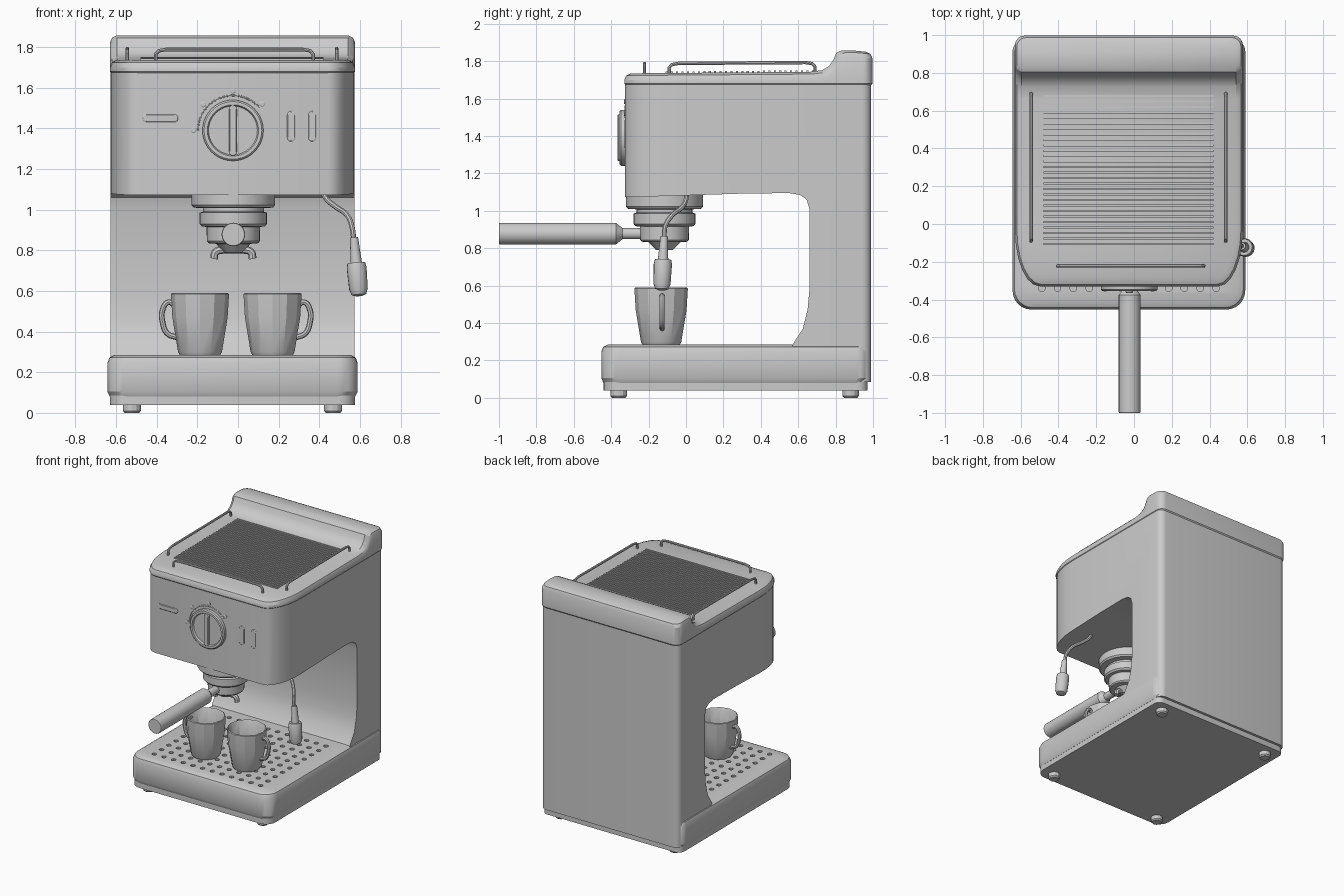
import bpy, bmesh
from math import sin, cos, pi, radians
from mathutils import Vector

if "Cube" in bpy.data.objects:
    bpy.data.objects.remove(bpy.data.objects["Cube"])

CX = -0.027  # centre line of the machine


def mesh_object(name, bm, loc=(0, 0, 0), axis=None):
    bmesh.ops.remove_doubles(bm, verts=bm.verts, dist=1e-5)
    bmesh.ops.recalc_face_normals(bm, faces=bm.faces)
    me = bpy.data.meshes.new(name)
    bm.to_mesh(me)
    bm.free()
    ob = bpy.data.objects.new(name, me)
    ob.location = loc
    if axis:
        ob.rotation_euler = Vector(axis).to_track_quat('Z', 'Y').to_euler()
    bpy.context.collection.objects.link(ob)
    return ob


def half_outline(w, y0, y1, front, back, mids=(), n=6):
    """Right half of a rounded rectangle, front to back; radii are (rx, ry)."""
    pts = []
    for i in range(n + 1):
        a = pi / 2 * i / n
        pts.append((w - front[0] + front[0] * sin(a), y0 + front[1] - front[1] * cos(a)))
    pts += [(w, y) for y in mids]
    for i in range(n + 1):
        a = pi / 2 * i / n
        pts.append((w - back[0] + back[0] * cos(a), y1 - back[1] + back[1] * sin(a)))
    return pts


def loft(name, half, rings, loc=(CX, 0, 0), rot=None):
    """Stack inset copies of a mirrored outline; a ring height may depend on y."""
    bm = bmesh.new()
    m = len(half)
    w = max(p[0] for p in half)
    yc = (half[0][1] + half[-1][1]) / 2
    hy = half[-1][1] - yc
    loops = []
    for d, z in rings:
        right = [(x * (1 - d / w), yc + (y - yc) * (1 - d / hy), z(y) if callable(z) else z)
                 for x, y in half]
        left = [(-x, y, h) for x, y, h in reversed(right)]
        loops.append([bm.verts.new(p) for p in right + left])
    for a, b in zip(loops, loops[1:]):
        for i in range(2 * m):
            j = (i + 1) % (2 * m)
            bm.faces.new((a[i], a[j], b[j], b[i]))
    for l in (loops[0], loops[-1]):
        for i in range(m - 1):
            bm.faces.new((l[i], l[i + 1], l[2 * m - 2 - i], l[2 * m - 1 - i]))
    ob = mesh_object(name, bm, loc)
    if rot:
        ob.rotation_euler = rot
    return ob


def lathe(name, profile, loc, axis=None, n=32):
    bm = bmesh.new()
    loops = [[bm.verts.new((r * cos(2 * pi * i / n), r * sin(2 * pi * i / n), h))
              for i in range(n)] for r, h in profile]
    for a, b in zip(loops, loops[1:]):
        for i in range(n):
            j = (i + 1) % n
            bm.faces.new((a[i], a[j], b[j], b[i]))
    bm.faces.new(loops[0])
    bm.faces.new(loops[-1])
    return mesh_object(name, bm, loc, axis)


def tube(name, pts, r, smooth=True):
    cu = bpy.data.curves.new(name, 'CURVE')
    cu.dimensions = '3D'
    cu.bevel_depth = r
    cu.bevel_resolution = 2
    cu.use_fill_caps = True
    cu.resolution_u = 5
    sp = cu.splines.new('BEZIER' if smooth else 'POLY')
    target = sp.bezier_points if smooth else sp.points
    target.add(len(pts) - 1)
    for t, p in zip(target, pts):
        if smooth:
            t.co = p
            t.handle_left_type = t.handle_right_type = 'AUTO'
        else:
            t.co = (*p, 1)
    ob = bpy.data.objects.new(name, cu)
    bpy.context.collection.objects.link(ob)
    return ob


def cut(ob, cutter):
    mod = ob.modifiers.new('cut', 'BOOLEAN')
    mod.object = cutter
    mod.solver = 'EXACT'
    bpy.context.view_layer.objects.active = ob
    bpy.ops.object.modifier_apply(modifier=mod.name)
    bpy.data.objects.remove(cutter)


# housing: rounded block with the cup bay cut through it sideways
head = ((0.13, 0.295), (0.05, 0.05))
body = loft('housing', half_outline(0.6, -0.325, 0.99, *head), [(0, 0.085), (0, 1.675)])
bay = [(-0.6, 1.07), (-0.3, 1.073), (0.3, 1.092), (0.55, 1.095), (0.61, 1.085), (0.645, 1.06),
       (0.66, 1.01), (0.66, 0.58), (0.65, 0.47), (0.625, 0.37), (0.57, 0.285), (0.57, 0), (-0.6, 0)]
bm = bmesh.new()
f = bm.faces.new([bm.verts.new((-0.8, y, z)) for y, z in bay])
ext = bmesh.ops.extrude_face_region(bm, geom=[f])
bmesh.ops.translate(bm, vec=(1.6, 0, 0), verts=[v for v in ext['geom'] if isinstance(v, bmesh.types.BMVert)])
cut(body, mesh_object('bay_cutter', bm))

# lid with raised rear ridge
PROFILE = [(-0.33, 1.735), (0.68, 1.743), (0.75, 1.752), (0.79, 1.775), (0.815, 1.81),
           (0.83, 1.845), (0.86, 1.858), (0.93, 1.857), (1.0, 1.85)]


def top(drop):
    def z(y):
        for (a, za), (b, zb) in zip(PROFILE, PROFILE[1:]):
            if y <= b:
                return za + (zb - za) * (y - a) / (b - a) - drop
        return PROFILE[-1][1] - drop
    return z


loft('lid', half_outline(0.603, -0.33, 0.997, *head, mids=[p[0] for p in PROFILE[1:-1]]),
     [(0.012, 1.665), (0, 1.68), (0, top(0.035)), (0.01, top(0.012)), (0.035, top(0))])

# base with perforated drip tray
base = loft('base', half_outline(0.616, -0.453, 0.975, (0.1, 0.1), (0.06, 0.06)),
            [(0.012, 0.08), (0, 0.105), (0, 0.245), (0.01, 0.272), (0.035, 0.285)])
bm = bmesh.new()
for i in range(12):
    for j in range(10):
        res = bmesh.ops.create_cone(bm, cap_ends=True, segments=10, radius1=0.018, radius2=0.018, depth=0.06)
        bmesh.ops.translate(bm, verts=res['verts'], vec=(CX - 0.462 + 0.084 * i, -0.34 + 0.09 * j, 0.285))
cut(base, mesh_object('hole_cutter', bm))
loft('bottom_plate', half_outline(0.603, -0.44, 0.97, (0.08, 0.08), (0.05, 0.05)), [(0, 0.04), (0, 0.085)])
for x in (CX - 0.495, CX + 0.495):
    for y in (-0.36, 0.88):
        lathe('foot', [(0.036, 0), (0.044, 0.01), (0.044, 0.045)], (x, y, 0), n=12)

# cup warmer ribs
bm = bmesh.new()
for i in range(28):
    y = -0.105 + i * 0.029
    res = bmesh.ops.create_cube(bm, size=1)
    for v in res['verts']:
        v.co = (v.co.x * 0.9 - 0.03, y + v.co.y * 0.011, v.co.z * 0.016 + top(0)(y))
mesh_object('cup_warmer_ribs', bm)


# cup rails
def rail(name, a, b):
    a, b = Vector(a), Vector(b)
    d = (b - a).normalized()
    up = Vector((0, 0, 1))
    tube(name, [a, a + up * 0.035, a + d * 0.015 + up * 0.052, a + d * 0.05 + up * 0.058,
                b - d * 0.05 + up * 0.058, b - d * 0.015 + up * 0.052, b + up * 0.035, b], 0.009, False)


for x in (CX - 0.518, CX + 0.513):
    rail('side_rail', (x, -0.09, 1.73), (x, 0.69, 1.735))
rail('front_rail', (-0.405, -0.222, 1.73), (0.37, -0.222, 1.73))

# control knob with grip, dial arc and marks
FACE = -0.323
KX, KZ = -0.025, 1.39
lathe('knob', [(0.15, -0.01), (0.15, 0.025), (0.142, 0.032), (0.126, 0.032), (0.12, 0.02)],
      (KX, FACE, KZ), (0, -1, 0), 40)


def pill(name, w, h, x, z, depth):
    r = min(w, h) / 2
    loft(name, half_outline(w / 2, -h / 2, h / 2, (r, r), (r, r), n=4),
         [(0, -0.01), (0, depth - 0.003), (0.004, depth)], (x, FACE, z), (pi / 2, 0, 0))


pill('knob_grip', 0.038, 0.25, KX, KZ, 0.042)
tube('dial_arc', [(KX + 0.172 * cos(radians(t)), FACE, KZ + 0.172 * sin(radians(t)))
                  for t in range(40, 181, 7)], 0.005, False)
for t in (42, 90, 139, 180):
    lathe('dial_mark', [(0.014, -0.01), (0.014, 0.006), (0.009, 0.009)],
          (KX + 0.194 * cos(radians(t)), FACE, KZ + 0.194 * sin(radians(t))), (0, -1, 0), 12)
pill('indicator', 0.178, 0.038, -0.383, 1.45, 0.007)
for x in (0.262, 0.366):
    pill('switch', 0.04, 0.15, x, 1.41, 0.007)

# brew head, filter holder and spout
GX, GY = -0.023, -0.115
lathe('brew_head', [(0.205, 1.1), (0.205, 1.022), (0.195, 1.01), (0.15, 1.008), (0.15, 0.99),
                    (0.166, 0.985), (0.166, 0.93), (0.155, 0.918), (0.132, 0.915), (0.13, 0.845),
                    (0.122, 0.835), (0.085, 0.832), (0.045, 0.79)], (GX, GY, 0))
tube('spout', [(GX + x, GY, z) for x, z in ((-0.095, 0.758), (-0.088, 0.79), (-0.045, 0.803), (0, 0.803),
                                            (0.045, 0.803), (0.088, 0.79), (0.095, 0.758))], 0.019)
lathe('filter_handle', [(0.03, 0), (0.03, 0.14), (0.058, 0.175), (0.058, 0.795), (0.055, 0.8)],
      (GX, -0.2, 0.878), (0, -1, 0), 24)

# steam wand and its nozzle
tube('steam_wand', [(0.415, 0.005, 1.1), (0.43, 0, 1.06), (0.48, -0.025, 1.015), (0.535, -0.075, 0.975),
                    (0.56, -0.11, 0.92), (0.57, -0.117, 0.85)], 0.013)
lathe('steam_nozzle', [(0.02, 0), (0.028, 0.125), (0.044, 0.125), (0.049, 0.15), (0.046, 0.255),
                       (0.036, 0.282), (0.015, 0.29)], (0.571, -0.117, 0.863), (0.025, -0.013, -0.29), 16)

# two faceted cups
for side, x in ((-1, -0.187), (1, 0.17)):
    lathe('cup', [(0.1, 0.285), (0.108, 0.3), (0.136, 0.47), (0.143, 0.585), (0.137, 0.59), (0.131, 0.58),
                  (0.124, 0.47), (0.095, 0.31)], (x, -0.133, 0), n=12)
    tube('cup_handle', [(x + side * d, -0.128, z) for d, z in (
        (0.125, 0.53), (0.155, 0.545), (0.183, 0.51), (0.183, 0.44), (0.16, 0.39), (0.11, 0.37))], 0.014)

# finish: curves to meshes, smooth shading with hard edges kept
bpy.ops.object.select_all(action='SELECT')
bpy.context.view_layer.objects.active = body
bpy.ops.object.convert(target='MESH')
bpy.ops.object.shade_smooth_by_angle(angle=radians(28))
